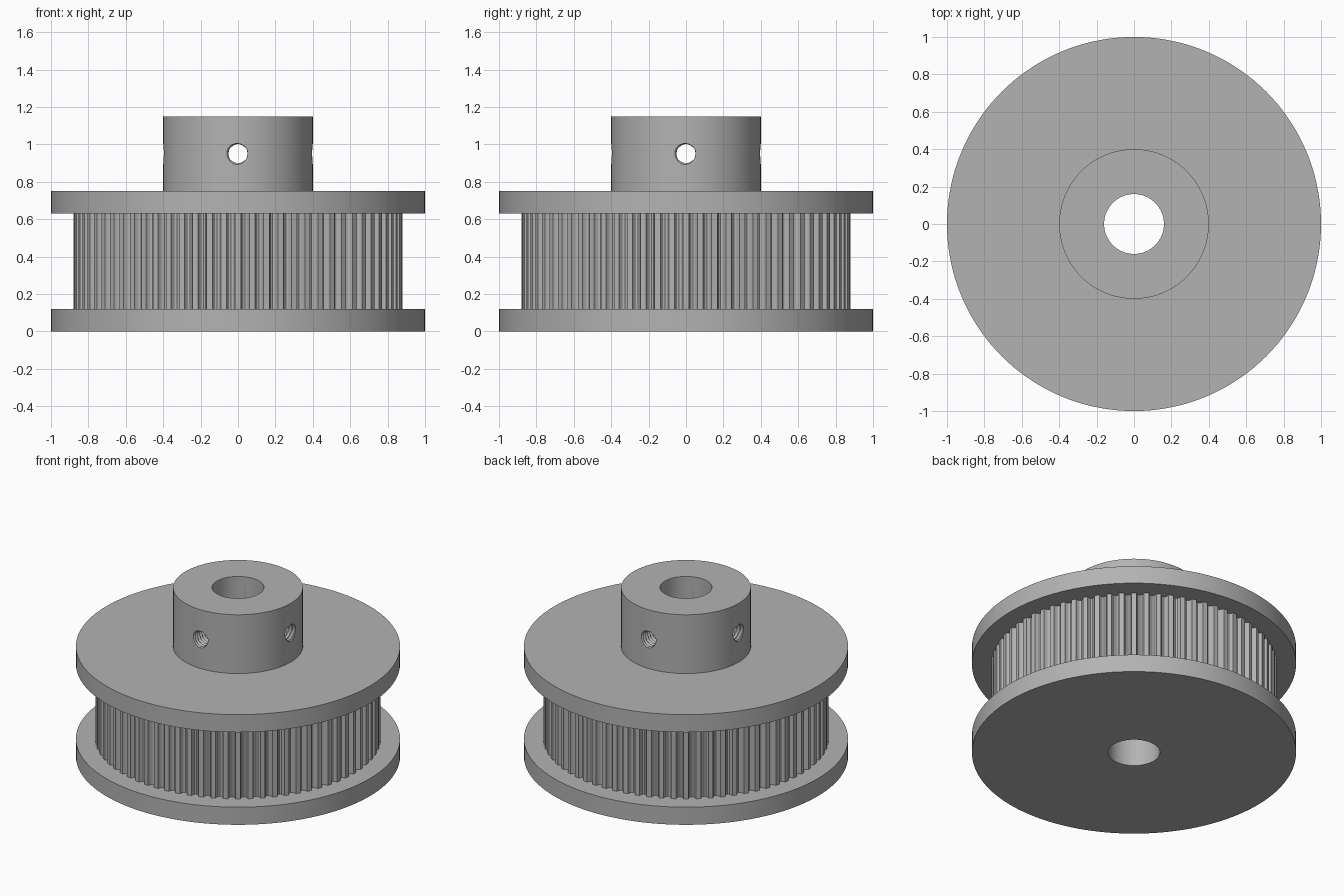
import bpy
import bmesh
from math import sin, cos, pi, tau
from mathutils import Matrix, Vector

BORE, RIM, DRUM, HUB = 0.16, 1.0, 0.88, 0.4
SEGMENTS = 144
TEETH = 72

cube = bpy.data.objects.get("Cube")
if cube:
    bpy.data.objects.remove(cube, do_unlink=True)

metal = bpy.data.materials.new("grey_metal")
metal.use_nodes = True
GREY = (0.45, 0.45, 0.45, 1)
metal.diffuse_color = GREY
metal.node_tree.nodes["Principled BSDF"].inputs["Base Color"].default_value = GREY


def make_object(name, bm):
    bmesh.ops.recalc_face_normals(bm, faces=bm.faces)
    mesh = bpy.data.meshes.new(name)
    bm.to_mesh(mesh)
    bm.free()
    mesh.materials.append(metal)
    obj = bpy.data.objects.new(name, mesh)
    bpy.context.collection.objects.link(obj)
    return obj


def circle(radius):
    return [(radius * cos(tau * i / SEGMENTS), radius * sin(tau * i / SEGMENTS))
            for i in range(SEGMENTS)]


def bridge(bm, a, b):
    n = len(a)
    for i in range(n):
        bm.faces.new((a[i], a[(i + 1) % n], b[(i + 1) % n], b[i]))


def wall(bm, outline, z0, z1):
    """Upright wall over a closed outline; returns its lower and upper loops."""
    loops = [[bm.verts.new((x, y, z)) for x, y in outline] for z in (z0, z1)]
    bridge(bm, *loops)
    return loops


def ring(name, radius, z0, z1):
    """Flat disc with the shaft bore through it."""
    bm = bmesh.new()
    outer = wall(bm, circle(radius), z0, z1)
    inner = wall(bm, circle(BORE), z0, z1)
    for a, b in zip(outer, inner):
        bridge(bm, a, b)
    return make_object(name, bm)


def add_threaded_rod(bm, turn):
    """Helical rod pointing outwards along one radial direction."""
    sides, steps, pitch, start, end = 24, 6, 0.024, 0.11, 0.45
    count = int((end - start) / pitch * steps)
    place = Matrix.Translation((0, 0, 0.95)) @ Matrix.Rotation(turn, 4, "Z")
    loops = []
    for i in range(count + 1):
        loop = []
        for j in range(sides):
            phase = (i / steps - j / sides) % 1
            r = 0.05 + 0.012 * (1 - abs(2 * phase - 1))
            a = tau * j / sides
            point = Vector((start + i * pitch / steps, r * cos(a), r * sin(a)))
            loop.append(bm.verts.new(place @ point))
        loops.append(loop)
    for a, b in zip(loops, loops[1:]):
        bridge(bm, a, b)
    bm.faces.new(loops[0])
    bm.faces.new(loops[-1])


# Flanges and hub
lower_flange = ring("lower_flange", RIM, 0, 0.12)
upper_flange = ring("upper_flange", RIM, 0.63, 0.75)
hub = ring("hub", HUB, 0.75, 1.15)

# Toothed drum: rounded grooves between narrow lands, plus the bore wall
outline = []
for tooth in range(TEETH):
    for k in range(7):
        a = pi * k / 6
        turn = tau * (tooth + 0.5 - 0.3 * cos(a)) / TEETH
        r = DRUM - 0.03 * sin(a)
        outline.append((r * cos(turn), r * sin(turn)))
bm = bmesh.new()
wall(bm, outline, 0.12, 0.63)
wall(bm, circle(BORE)[::-1], 0.12, 0.63)
toothed_drum = make_object("toothed_drum", bm)

# Four threaded set screw holes cut through the hub
bm = bmesh.new()
for quarter in range(4):
    add_threaded_rod(bm, quarter * pi / 2)
bmesh.ops.triangulate(bm, faces=bm.faces)
cutter = make_object("screw_hole_cutter", bm)
cutter.hide_render = True
cut = hub.modifiers.new("screw_holes", "BOOLEAN")
cut.operation = "DIFFERENCE"
cut.solver = "EXACT"
cut.object = cutter
bpy.ops.object.select_all(action="DESELECT")
bpy.context.view_layer.objects.active = hub
hub.select_set(True)
bpy.ops.object.modifier_apply(modifier=cut.name)
bpy.data.objects.remove(cutter, do_unlink=True)

# Smooth round walls, sharp rims
for part in (lower_flange, upper_flange, hub, toothed_drum):
    part.select_set(True)
bpy.ops.object.shade_smooth_by_angle(angle=pi / 6)
